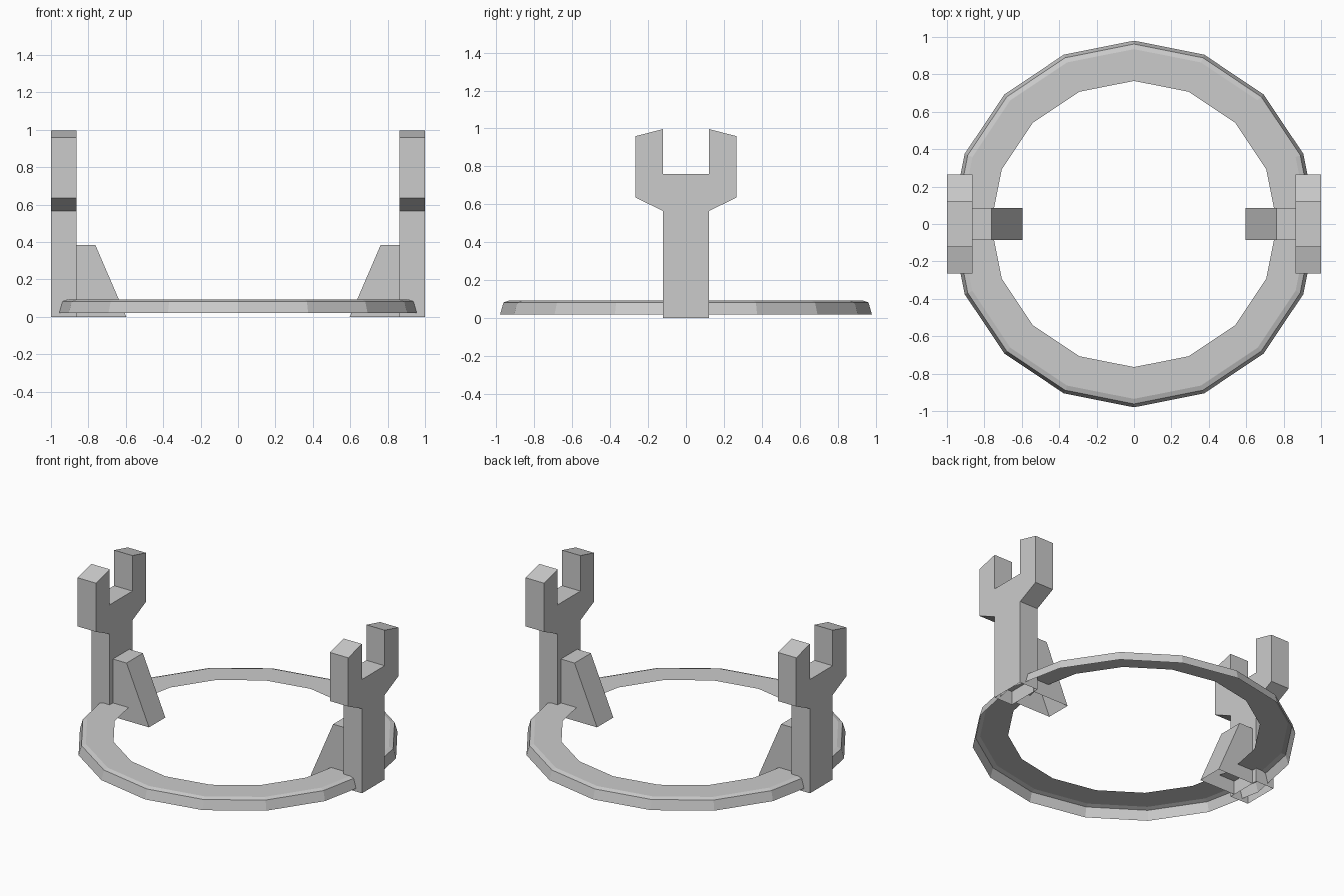
import bpy, bmesh, math

if "Cube" in bpy.data.objects:
    bpy.data.objects.remove(bpy.data.objects["Cube"])


def make_object(name, bm):
    bmesh.ops.recalc_face_normals(bm, faces=bm.faces)
    mesh = bpy.data.meshes.new(name)
    bm.to_mesh(mesh)
    bm.free()
    obj = bpy.data.objects.new(name, mesh)
    bpy.context.collection.objects.link(obj)
    return obj


def prism(name, profile, offset):
    """Extrude a closed 3D profile by offset, leaving the underside open."""
    bm = bmesh.new()
    face = bm.faces.new([bm.verts.new(p) for p in profile])
    ext = bmesh.ops.extrude_face_region(bm, geom=[face], use_keep_orig=True)
    moved = [g for g in ext["geom"] if isinstance(g, bmesh.types.BMVert)]
    bmesh.ops.translate(bm, verts=moved, vec=offset)
    bmesh.ops.recalc_face_normals(bm, faces=bm.faces)
    base = [f for f in bm.faces if all(v.co.z < 1e-4 for v in f.verts)]
    bmesh.ops.delete(bm, geom=base, context="FACES_ONLY")
    return make_object(name, bm)


# Base ring: open 16-sided shell with outer wall, small bevel and flat top
SIDES = 16
ring_profile = [(0.98, 0.02), (0.962, 0.083), (0.935, 0.092), (0.765, 0.092)]
bm = bmesh.new()
loops = []
for r, z in ring_profile:
    loops.append([bm.verts.new((r * math.cos(math.tau * i / SIDES),
                                r * math.sin(math.tau * i / SIDES), z))
                  for i in range(SIDES)])
for a, b in zip(loops, loops[1:]):
    for i in range(SIDES):
        j = (i + 1) % SIDES
        bm.faces.new((a[i], a[j], b[j], b[i]))
# Open shell: orient so the top faces up
ring = make_object("base_ring", bm)
if ring.data.polygons[-1].normal.z < 0:
    ring.data.flip_normals()

# Forked uprights and their inner braces, one pair per side
half = [(0.12, 0.0), (0.12, 0.565), (0.265, 0.635), (0.265, 0.96),
        (0.12, 0.997), (0.12, 0.76)]
fork = half + [(-y, z) for y, z in reversed(half)]
brace = [(0.865, 0.0), (0.865, 0.385), (0.763, 0.385), (0.597, 0.0)]
for side, s in (("left", -1), ("right", 1)):
    prism(side + "_forked_post", [(s * 0.864, y, z) for y, z in fork],
          (s * 0.136, 0, 0))
    prism(side + "_brace", [(s * x, -0.086, z) for x, z in brace],
          (0, 0.172, 0))
